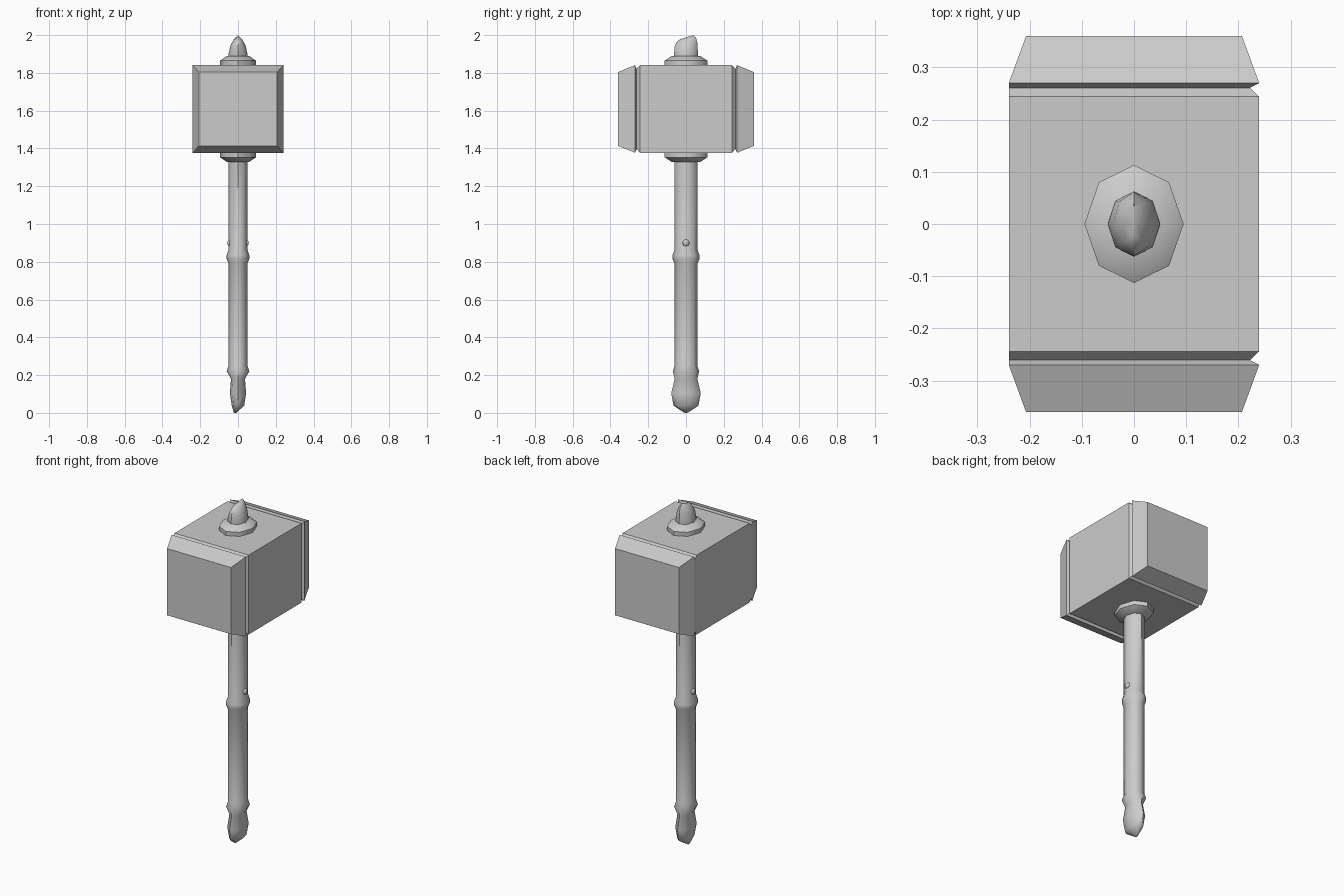
import bpy, bmesh, math

if "Cube" in bpy.data.objects:
    bpy.data.objects.remove(bpy.data.objects["Cube"])


def finish(name, bm, smooth=None):
    bmesh.ops.recalc_face_normals(bm, faces=bm.faces)
    mesh = bpy.data.meshes.new(name)
    bm.to_mesh(mesh)
    bm.free()
    ob = bpy.data.objects.new(name, mesh)
    bpy.context.collection.objects.link(ob)
    if smooth:
        bpy.ops.object.select_all(action='DESELECT')
        ob.select_set(True)
        bpy.context.view_layer.objects.active = ob
        bpy.ops.object.shade_smooth_by_angle(angle=math.radians(smooth))
    return ob


def loft(name, rings, smooth=None):
    """Skin a list of equal-length point rings and cap both ends."""
    bm = bmesh.new()
    loops = [[bm.verts.new(p) for p in ring] for ring in rings]
    n = len(loops[0])
    for a, b in zip(loops, loops[1:]):
        for i in range(n):
            j = (i + 1) % n
            bm.faces.new((a[i], a[j], b[j], b[i]))
    bm.faces.new(loops[0])
    bm.faces.new(loops[-1])
    return finish(name, bm, smooth)


def oval(z, rx, ry, cx=0, cy=0, tilt=0):
    """Eight-sided oval ring; tilt slopes it along y."""
    pts = []
    for k in range(8):
        a = k * math.pi / 4
        y = ry * math.sin(a)
        pts.append((cx + rx * math.cos(a), cy + y, z + tilt * y))
    return pts


def box_ring(y, left, right, hz, zc=1.609):
    return [(left, y, zc - hz), (right, y, zc - hz), (right, y, zc + hz), (left, y, zc + hz)]


# Hammer head: tapered ends and V grooves (left side is flush across the groove)
half = [(0.36, -0.207, 0.207, 0.195), (0.27, -0.24, 0.24, 0.232),
        (0.261, -0.24, 0.222, 0.212), (0.244, -0.24, 0.24, 0.232)]
sections = [(-y, l, r, h) for y, l, r, h in half] + half[::-1]
loft("hammer_head", [box_ring(*s) for s in sections])

# Handle with pommel and two raised bands
loft("handle", [oval(*r) for r in [
    (0.0, 0.006, 0.008, -0.016), (0.038, 0.033, 0.066), (0.105, 0.043, 0.078),
    (0.18, 0.037, 0.060), (0.22, 0.060, 0.070), (0.25, 0.050, 0.060),
    (0.79, 0.050, 0.061), (0.815, 0.060, 0.071), (0.835, 0.060, 0.071),
    (0.865, 0.050, 0.060), (1.40, 0.050, 0.060)]], 50)

# Collars below and above the head
collar = [(0.0, 0.095, 0.113), (0.024, 0.095, 0.113), (0.048, 0.060, 0.076)]
loft("lower_collar", [oval(1.377 - d, rx, ry) for d, rx, ry in collar], 50)
loft("upper_collar", [oval(1.841 + d, rx, ry) for d, rx, ry in collar], 50)

# Top spike with a slanted ridge
loft("top_spike", [oval(*r) for r in [
    (1.86, 0.051, 0.063), (1.90, 0.050, 0.063), (1.945, 0.040, 0.061, 0, 0, 0.15),
    (1.974, 0.024, 0.052, 0, 0.002, 0.2), (1.989, 0.004, 0.036, 0, 0.004, 0.31)]], 50)

# Studs on both sides of the handle
for side, x in (("left", -0.046), ("right", 0.046)):
    bm = bmesh.new()
    bmesh.ops.create_uvsphere(bm, u_segments=12, v_segments=8, radius=0.018)
    bmesh.ops.scale(bm, vec=(0.6, 1, 1), verts=bm.verts)
    bmesh.ops.translate(bm, vec=(x, 0, 0.9), verts=bm.verts)
    finish("stud_" + side, bm, 60)
